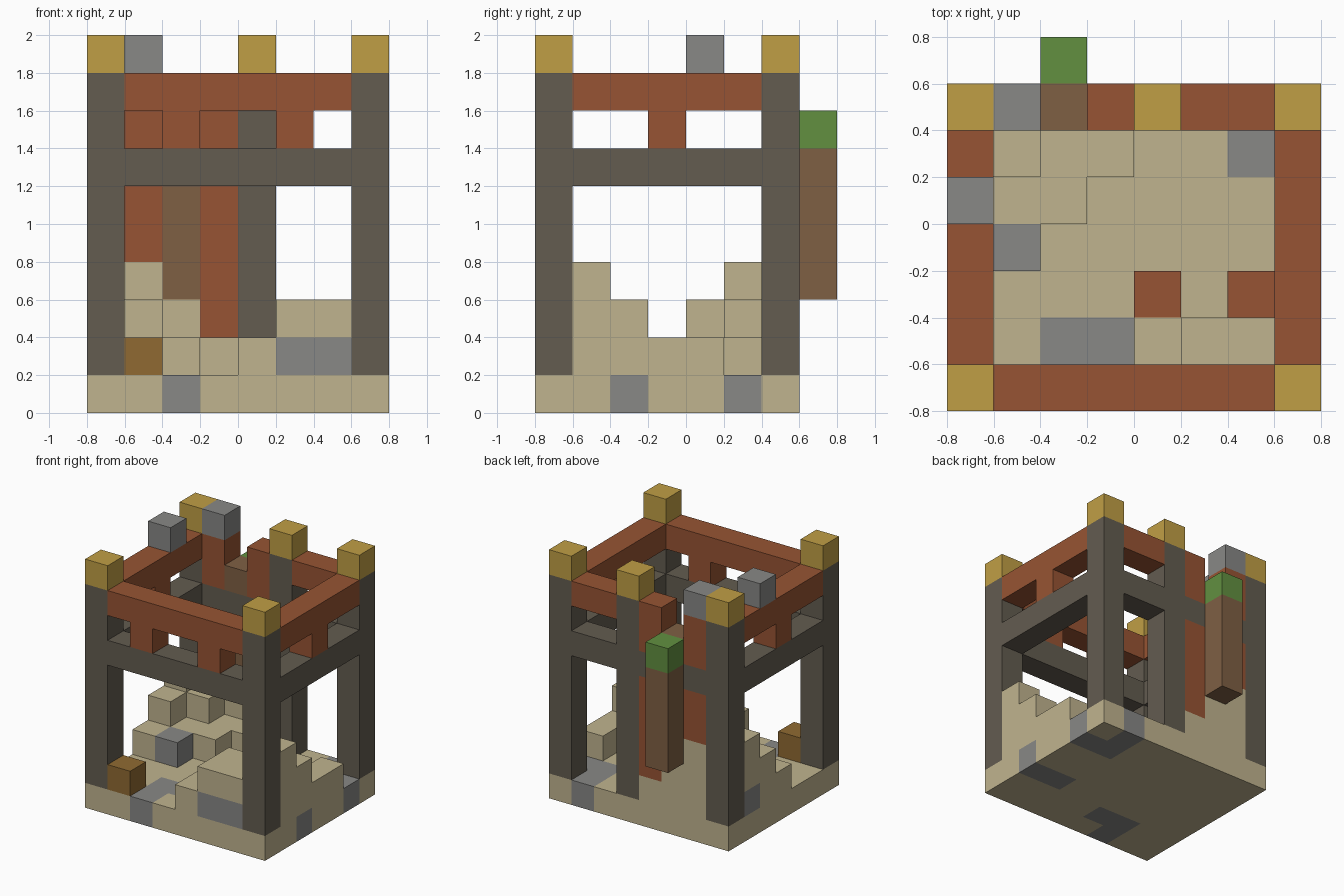
import bpy, bmesh
from mathutils import Vector

old = bpy.data.objects.get("Cube")
if old:
    bpy.data.objects.remove(old, do_unlink=True)

UNIT = 0.2
ORIGIN = Vector((-0.8, -0.8, 0))


def material(name, hex_colour):
    rgb = [int(hex_colour[n:n + 2], 16) / 255 for n in (0, 2, 4)]
    lin = [c / 12.92 if c <= 0.04045 else ((c + 0.055) / 1.055) ** 2.4 for c in rgb]
    mat = bpy.data.materials.new(name)
    mat.use_nodes = True
    mat.diffuse_color = (*lin, 1)
    bsdf = mat.node_tree.nodes["Principled BSDF"]
    bsdf.inputs["Base Color"].default_value = (*lin, 1)
    bsdf.inputs["Roughness"].default_value = 0.9
    return mat


sand = material("sand", "C0B48F")
stone = material("grey stone", "888886")
dark = material("dark timber", "635C50")
red = material("red timber", "975433")
gold = material("gold", "C09F45")
bark = material("bark", "7F6044")
leaf = material("leaf green", "629040")
crate = material("crate brown", "906A32")

cells = {}    # grid cell -> part name
parts = {}    # part name -> material


def fill(part, mat, x, y, z):
    """Fill a block of cells; each range is an index or a (first, last) pair."""
    parts[part] = mat
    spans = [r if isinstance(r, tuple) else (r, r) for r in (x, y, z)]
    for i in range(spans[0][0], spans[0][1] + 1):
        for j in range(spans[1][0], spans[1][1] + 1):
            for k in range(spans[2][0], spans[2][1] + 1):
                cells[i, j, k] = part


# Foundation slab and stepped broken walls
fill("foundation", sand, (0, 7), (0, 6), 0)
for part, columns in {
    "right_wall": ((0, 5, 3), (0, 4, 2), (0, 3, 1)),
    "left_wall": ((7, 1, 3), (7, 2, 2), (7, 3, 1), (7, 4, 1)),
    "back_wall": ((1, 6, 3), (2, 6, 2), (3, 6, 1)),
    "back_rubble": ((1, 5, 2), (2, 5, 1), (3, 5, 1), (1, 4, 1), (2, 4, 1)),
    "front_wall": ((4, 0, 1), (5, 0, 2), (6, 0, 2)),
    "front_rubble": ((4, 1, 1), (5, 1, 2), (6, 1, 2)),
}.items():
    for x, y, top in columns:
        fill(part, sand, x, y, (1, top))

# Grey stones set in the floor and walls
for x, y in ((2, 0), (2, 1), (3, 1), (6, 2), (7, 2), (7, 5), (6, 5), (6, 6)):
    fill("floor_stones", stone, x, y, 0)
fill("front_wall_stones", stone, (5, 6), 0, 1)
fill("right_wall_stone", stone, 0, 5, 1)
fill("loose_stone", stone, 1, 3, 1)

# Small things on the floor
fill("crate", crate, 1, 0, 1)
for x in (4, 6):
    fill("floor_timbers", red, x, 2, 1)

# Middle ring of dark beams
for y in (0, 6):
    fill("middle_beams", dark, (1, 6), y, 6)
for x in (0, 7):
    fill("middle_beams", dark, x, (1, 5), 6)

# Top ring of red beams with short struts below
fill("top_beams", red, (1, 6), 0, 8)
fill("top_beams", red, (5, 6), 6, 8)
for x in (0, 7):
    fill("top_beams", red, x, (1, 5), 8)
    fill("struts", red, x, 3, 7)
for x in (2, 5):
    fill("struts", red, x, 0, 7)

# Red back columns, broken by the dark beam
for x, foot in ((1, 4), (3, 2)):
    fill("back_columns", red, x, 6, (foot, 5))
    fill("back_columns", red, x, 6, (7, 8))

# Dark posts with gold caps
for x, y in ((0, 0), (7, 0), (0, 6), (7, 6), (4, 6)):
    fill("posts", dark, x, y, (1, 8))
    fill("post_caps", gold, x, y, 9)

# Stones left on the top ring
fill("top_stones", stone, 0, 4, 9)
fill("top_stones", stone, 1, 6, 9)

# Trunk behind the back wall with a leafy top
fill("inner_trunk", bark, 2, 6, (3, 5))
fill("inner_trunk", bark, 2, 6, 7)
fill("outer_trunk", bark, 2, 7, (3, 6))
fill("leaf_top", leaf, 2, 7, 7)


def build(part, mat):
    """Make one mesh from the part's exposed cell faces."""
    bm = bmesh.new()
    for cell in [c for c, p in cells.items() if p == part]:
        base = Vector(cell)
        for axis in range(3):
            for side in (0, 1):
                step = Vector((0, 0, 0))
                step[axis] = side * 2 - 1
                if tuple(int(v) for v in base + step) in cells:
                    continue
                u, v = Vector((0, 0, 0)), Vector((0, 0, 0))
                u[(axis + 1) % 3] = 1
                v[(axis + 2) % 3] = 1
                start = base + (step if side else Vector((0, 0, 0)))
                ring = [start, start + u, start + u + v, start + v]
                if not side:
                    ring.reverse()
                bm.faces.new([bm.verts.new(p * UNIT + ORIGIN) for p in ring])
    bmesh.ops.remove_doubles(bm, verts=bm.verts, dist=0.001)
    mesh = bpy.data.meshes.new(part)
    bm.to_mesh(mesh)
    bm.free()
    mesh.materials.append(mat)
    bpy.context.collection.objects.link(bpy.data.objects.new(part, mesh))


for part, mat in parts.items():
    build(part, mat)
